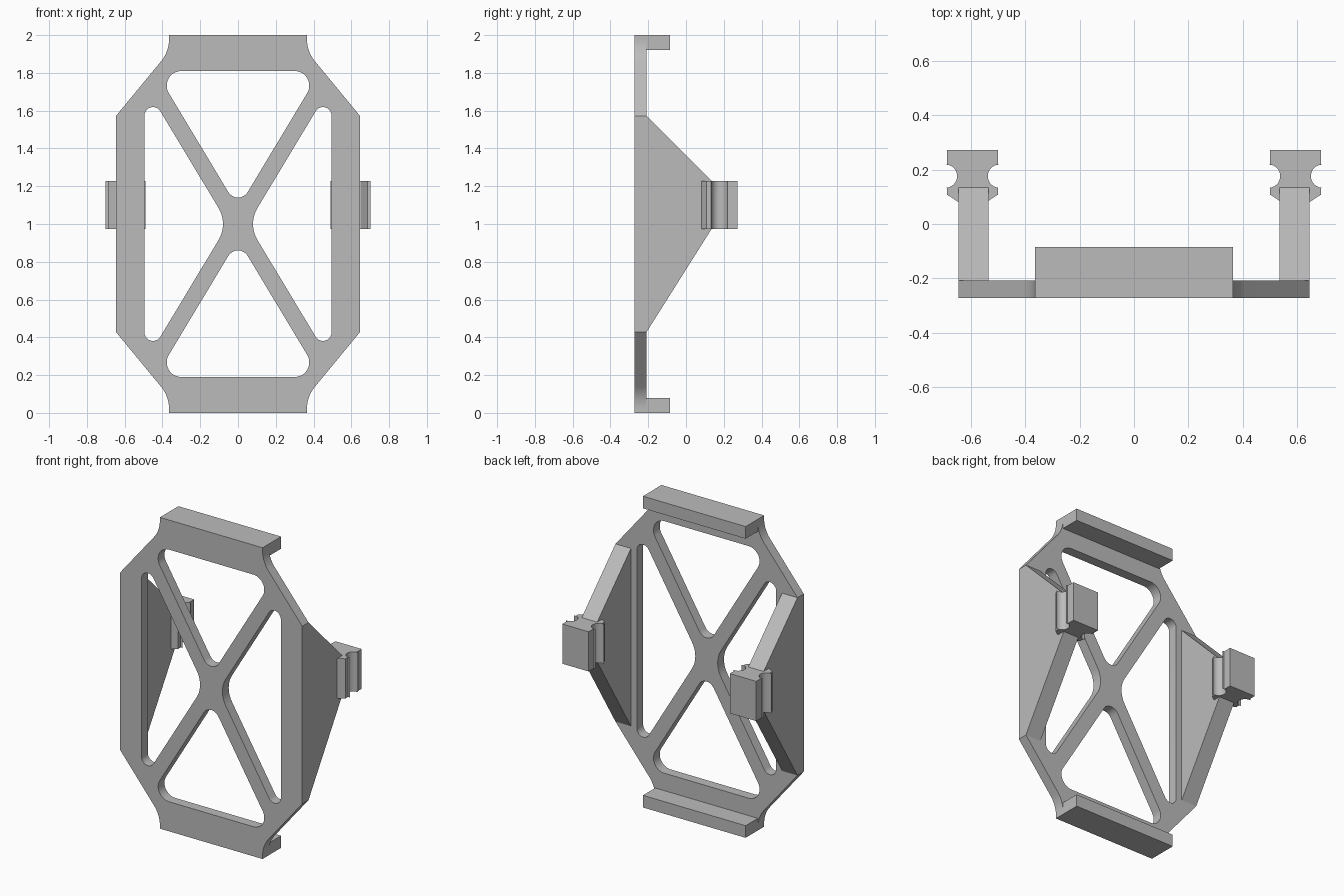
import bpy, bmesh, math
from mathutils import Vector

cube = bpy.data.objects.get("Cube")
if cube:
    bpy.data.objects.remove(cube, do_unlink=True)

grey = bpy.data.materials.new("plain grey")
grey.use_nodes = True
tone = (0.5, 0.5, 0.5, 1)
grey.diffuse_color = tone
grey.node_tree.nodes["Principled BSDF"].inputs["Base Color"].default_value = tone


def rounded(corners, steps=10):
    """Polygon from (u, v, radius) corners, with each corner filleted."""
    pts = []
    for i, (u, v, r) in enumerate(corners):
        p = Vector((u, v))
        if r == 0:
            pts.append(p)
            continue
        a = (Vector(corners[i - 1][:2]) - p).normalized()
        b = (Vector(corners[(i + 1) % len(corners)][:2]) - p).normalized()
        half = a.angle(b) / 2
        centre = p + (a + b).normalized() * r / math.sin(half)
        start = p + a * r / math.tan(half) - centre
        end = p + b * r / math.tan(half) - centre
        sweep = start.angle_signed(end)
        for k in range(steps + 1):
            t = -sweep * k / steps
            c, s = math.cos(t), math.sin(t)
            pts.append(centre + Vector((c * start.x - s * start.y, s * start.x + c * start.y)))
    return pts


def prism(name, loops, place, depth):
    """Fill the loops (outline, then holes) and extrude them along depth."""
    bm = bmesh.new()
    edges = []
    for loop in loops:
        vs = [bm.verts.new(place(p[0], p[1])) for p in loop]
        edges += [bm.edges.new((v, vs[i - 1])) for i, v in enumerate(vs)]
    bmesh.ops.triangle_fill(bm, edges=edges, use_beauty=True)
    result = bmesh.ops.extrude_face_region(bm, geom=bm.faces[:], use_keep_orig=True)
    moved = [g for g in result["geom"] if isinstance(g, bmesh.types.BMVert)]
    bmesh.ops.translate(bm, verts=moved, vec=depth)
    bmesh.ops.recalc_face_normals(bm, faces=bm.faces[:])
    mesh = bpy.data.meshes.new(name)
    bm.to_mesh(mesh)
    bm.free()
    mesh.materials.append(grey)
    ob = bpy.data.objects.new(name, mesh)
    bpy.context.collection.objects.link(ob)
    bpy.ops.object.select_all(action="DESELECT")
    ob.select_set(True)
    bpy.context.view_layer.objects.active = ob
    bpy.ops.object.shade_smooth_by_angle(angle=math.radians(30))
    return ob


FRONT, PLATE_BACK, MID = -0.272, -0.208, 1.0


def flip(pts, su, sv):
    """Mirror points given relative to the plate centre."""
    return [(p[0] * su, p[1] * sv) for p in pts]


# Face plate: octagonal outline with filleted shoulders and four cut-outs
quarter = [(0.365, 1, 0), (0.365, 0.913, 0.184), (0.647, 0.571, 0)]
right = quarter + [(u, -v, r) for u, v, r in reversed(quarter)]
outline = rounded(right + [(-u, v, r) for u, v, r in reversed(right)])
end_hole = rounded([(-0.437, 0.81, 0.0775), (0.437, 0.81, 0.0775), (0, 0.084, 0.06)])
side_hole = rounded([(0.495, 0.736, 0.045), (0.495, -0.736, 0.045), (0.052, 0, 0.165)])
holes = [end_hole, flip(end_hole, 1, -1), side_hole, flip(side_hole, -1, 1)]
prism("face_plate", [outline] + holes,
      lambda u, v: (u, FRONT, MID + v), (0, PLATE_BACK - FRONT, 0))

# Lips along the top and bottom edges
for name, low in (("bottom_lip", 0), ("top_lip", 1.922)):
    box = [(-0.365, low), (0.365, low), (0.365, low + 0.078), (-0.365, low + 0.078)]
    prism(name, [box], lambda u, v: (u, PLATE_BACK, v), (0, 0.124, 0))

# Clip cross-section: tapered root, round side grooves, flat back
ARC_U, ARC_Y, ARC_R = 0.0995, 0.1765, 0.043
limit = math.acos(-0.006 / ARC_R)
groove = []
for k in range(17):
    t = limit * (2 * k / 16 - 1)
    groove.append((ARC_U - ARC_R * math.cos(t), ARC_Y + ARC_R * math.sin(t)))
half = [(0.055, 0.083), (0.0935, 0.108), (0.0935, 0.134)]
half += groove + [(0.0935, 0.219), (0.0935, 0.272)]
section = half + [(-u, y) for u, y in reversed(half)]

# Side arms reaching back from the plate, each carrying a clip
arm = [(PLATE_BACK, 1.571), (0.135, 1.228), (0.135, 0.973), (PLATE_BACK, 0.429)]
for side, s in (("left", 1), ("right", -1)):
    prism(side + "_arm", [arm], lambda y, z: (0.647 * s, y, z), (-0.11 * s, 0, 0))
    prism(side + "_clip", [section], lambda u, y: (s * (0.5955 + u), y, 0.973), (0, 0, 0.255))
